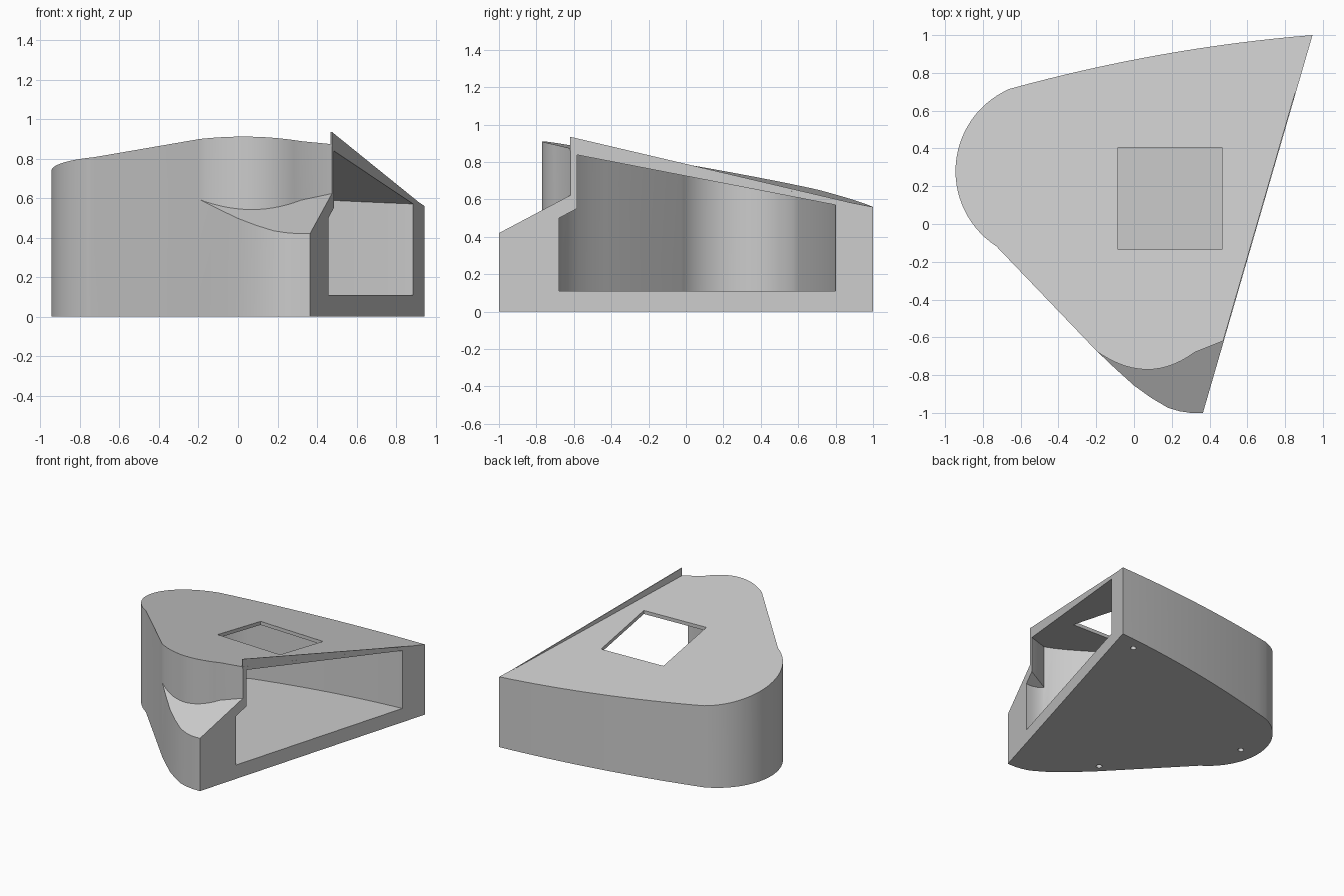
import bpy, bmesh, math
from mathutils import Vector

cube = bpy.data.objects.get("Cube")
if cube:
    bpy.data.objects.remove(cube, do_unlink=True)

grey = bpy.data.materials.new("plain grey")
grey.use_nodes = True
grey.diffuse_color = (0.6, 0.6, 0.6, 1)
grey.node_tree.nodes["Principled BSDF"].inputs["Base Color"].default_value = (0.6, 0.6, 0.6, 1)


# Heights of the sloping surfaces
def top_height(x, y):
    return 0.768 - 0.0228 * x - 0.187 * y


def ledge_height(x, y):
    return 0.95 + 0.53 * y


def flat(z):
    return lambda x, y: z


def prism(name, points, low, high):
    """Upright solid over a plan outline, between two height functions."""
    bm = bmesh.new()
    bottom = [bm.verts.new((x, y, low(x, y))) for x, y in points]
    top = [bm.verts.new((x, y, high(x, y))) for x, y in points]
    bm.faces.new(bottom[::-1])
    bm.faces.new(top)
    n = len(points)
    for i in range(n):
        j = (i + 1) % n
        bm.faces.new((bottom[i], bottom[j], top[j], top[i]))
    bmesh.ops.recalc_face_normals(bm, faces=bm.faces)
    mesh = bpy.data.meshes.new(name)
    bm.to_mesh(mesh)
    bm.free()
    mesh.materials.append(grey)
    obj = bpy.data.objects.new(name, mesh)
    bpy.context.collection.objects.link(obj)
    return obj


def cut(target, cutter):
    """Subtract a cutter and throw it away."""
    cutter.hide_render = True
    mod = target.modifiers.new("cut", "BOOLEAN")
    mod.operation = "DIFFERENCE"
    mod.solver = "EXACT"
    mod.object = cutter
    bpy.context.view_layer.objects.active = target
    bpy.ops.object.modifier_apply(modifier=mod.name)
    bpy.data.objects.remove(cutter, do_unlink=True)


def bezier(a, b, c, steps):
    a, b, c = Vector(a), Vector(b), Vector(c)
    ts = [i / steps for i in range(steps + 1)]
    return [tuple(a * (1 - t) ** 2 + b * 2 * t * (1 - t) + c * t * t) for t in ts]


def arc(cx, cy, r, start, end, steps):
    angles = [math.radians(start + (end - start) * i / steps) for i in range(steps + 1)]
    return [(cx + r * math.cos(a), cy + r * math.sin(a)) for a in angles]


# Plan outline: bowed back, round left end, straight flank, curved front tip
outline = bezier((0.945, 1), (0.14, 0.935), (-0.66, 0.715), 16)
outline += arc(-0.471, 0.28, 0.474, 113.5, 237, 28)[1:]
outline += [(-0.2, -0.67), (-0.1, -0.765), (0, -0.855), (0.09, -0.92),
            (0.18, -0.973), (0.24, -0.991), (0.3, -1), (0.365, -1)]

# Scooped front, standing above the sloping ledge
scoop = [(-0.3, -0.62), (-0.2, -0.672)]
scoop += bezier((-0.2, -0.672), (0.07, -0.865), (0.32, -0.68), 14)[1:]
scoop += [(0.47, -0.62), (0.62, -0.56), (0.7, -1.3), (-0.3, -1.3)]

body = prism("body", outline, flat(0), top_height)
cut(body, prism("scoop_cutter", scoop, ledge_height, flat(1.3)))

# Cavity: smaller copy of the outline, open through the right face
inner = [(0.74 * x + 0.185, 0.74 * y + 0.06) for x, y in outline]
inner += [(inner[-1][0] + 0.25, inner[-1][1]), (inner[0][0] + 0.25, inner[0][1])]
cavity = prism("cavity_cutter", inner, flat(0.11),
               lambda x, y: top_height(x, y) - 0.028)
cut(cavity, prism("inner_scoop", [(x, y + 0.03) for x, y in scoop],
                  lambda x, y: ledge_height(x, y) - 0.09, flat(1.3)))
cut(body, cavity)

# Square window in the roof
window = [(-0.085, -0.135), (0.465, -0.135), (0.465, 0.405), (-0.085, 0.405)]
cut(body, prism("window_cutter", window, flat(0.5), flat(1.3)))

# Screw holes in the base
for x, y in ((0.75, 0.886), (-0.81, 0.25), (-0.17, -0.6)):
    hole = arc(x, y, 0.022, 0, 337.5, 15)
    cut(body, prism("hole_cutter", hole, flat(-0.1), flat(0.15)))

# Thin raised lip along the top of the right face
front, back = (0.475, -0.62), (0.945, 1.0)
lip_plan = [front, back, (back[0] - 0.006, back[1]), (front[0] - 0.006, front[1])]
lip = prism("top_lip", lip_plan, lambda x, y: top_height(x, y) - 0.012,
            lambda x, y: 0.935 - 0.2346 * (y + 0.62))

bpy.ops.object.select_all(action="DESELECT")
for obj in (body, lip):
    obj.select_set(True)
bpy.context.view_layer.objects.active = body
bpy.ops.object.shade_smooth_by_angle(angle=math.radians(25))
